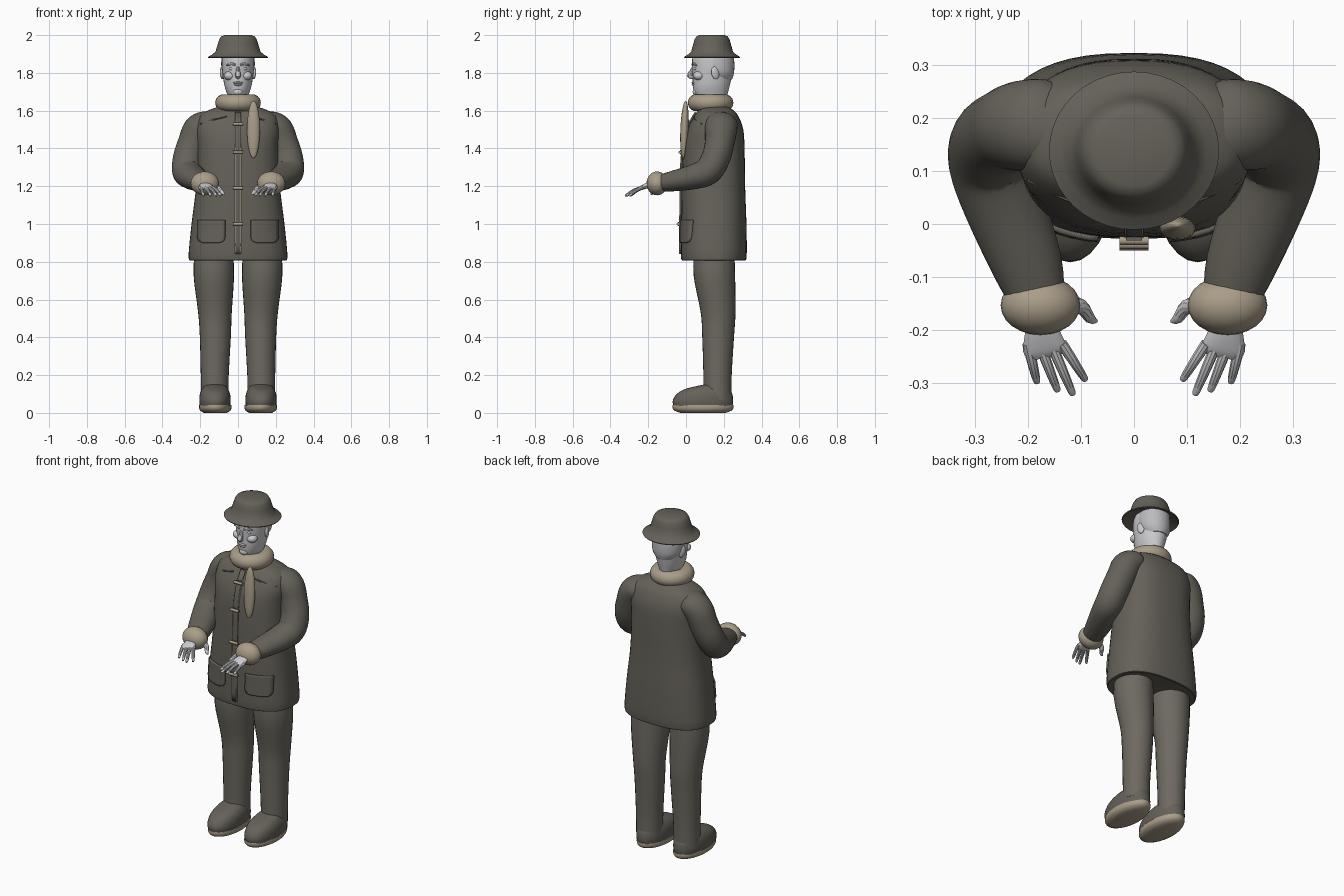
import bpy, bmesh, math
from mathutils import Vector
from mathutils.bvhtree import BVHTree

if "Cube" in bpy.data.objects:
    bpy.data.objects.remove(bpy.data.objects["Cube"])


def material(name, r, g, b):
    m = bpy.data.materials.new(name)
    m.use_nodes = True
    m.diffuse_color = (r, g, b, 1)
    m.node_tree.nodes["Principled BSDF"].inputs["Base Color"].default_value = (r, g, b, 1)
    return m


COAT = material("grey brown wool", .13, .12, .10)
CLOTH = material("trouser cloth", .155, .143, .12)
TAN = material("tan knit", .40, .34, .25)
SKIN = material("pale grey skin", .60, .60, .62)
HAIR = material("silver hair", .50, .50, .52)
parts = []


def finish(obj, name, mat):
    obj.name = obj.data.name = name
    obj.data.materials.append(mat)
    parts.append(obj)
    return obj


def from_bmesh(bm, name, mat):
    mesh = bpy.data.meshes.new(name)
    bm.to_mesh(mesh)
    bm.free()
    obj = bpy.data.objects.new(name, mesh)
    bpy.context.collection.objects.link(obj)
    return finish(obj, name, mat)


def smooth_rings(rings, steps):
    """Catmull-Rom interpolation between rings of (x, y, z, rx, ry)."""
    out = []
    for i in range(len(rings) - 1):
        p = [rings[min(max(i + k, 0), len(rings) - 1)] for k in (-1, 0, 1, 2)]
        for s in range(steps):
            t = s / steps
            out.append([b + t / 2 * (c - a + t * (2 * a - 5 * b + 4 * c - d + t * (3 * (b - c) + d - a)))
                        for a, b, c, d in zip(*p)])
    return out + [list(rings[-1])]


def loft(name, rings, mat, along=False, steps=4, n=32, power=2.0):
    """Skin of superellipse rings, level or turned along their path."""
    rings = smooth_rings(rings, steps)
    mid = [Vector(r[:3]) for r in rings]
    bm = bmesh.new()
    loops = []
    for i, r in enumerate(rings):
        u, v = Vector((1, 0, 0)), Vector((0, 1, 0))
        if along:
            t = (mid[min(i + 1, len(mid) - 1)] - mid[max(i - 1, 0)]).normalized()
            u = (u - t * u.dot(t)).normalized()
            v = t.cross(u)
        loop = []
        for k in range(n):
            c, s = math.cos(math.tau * k / n), math.sin(math.tau * k / n)
            c = math.copysign(abs(c) ** (2 / power), c)
            s = math.copysign(abs(s) ** (2 / power), s)
            loop.append(bm.verts.new(mid[i] + u * r[3] * c + v * r[4] * s))
        loops.append(loop)
    for a, b in zip(loops, loops[1:]):
        for k in range(n):
            j = (k + 1) % n
            bm.faces.new((a[k], a[j], b[j], b[k]))
    bm.faces.new(loops[0][::-1])
    bm.faces.new(loops[-1])
    bmesh.ops.recalc_face_normals(bm, faces=bm.faces)
    return from_bmesh(bm, name, mat)


def tube(name, points, radii, mat, n=10, steps=3):
    return loft(name, [(*p, r, r) for p, r in zip(points, radii)], mat, True, steps, n)


def ball(name, at, size, mat, rot=(0, 0, 0)):
    bpy.ops.mesh.primitive_uv_sphere_add(segments=24, ring_count=14, location=at, rotation=rot)
    bpy.context.object.scale = size
    return finish(bpy.context.object, name, mat)


def box(name, at, size, mat):
    bpy.ops.mesh.primitive_cube_add(size=1, location=at)
    bpy.context.object.scale = size
    return finish(bpy.context.object, name, mat)


# Coat body
coat = loft("coat_body", [
    (0, .147, .81, .245, .16), (0, .147, .825, .262, .174), (0, .147, 1.0, .246, .173),
    (0, .145, 1.2, .222, .168), (0, .148, 1.4, .215, .162), (0, .155, 1.5, .222, .148),
    (0, .16, 1.57, .205, .118), (0, .158, 1.605, .15, .09), (0, .15, 1.63, .07, .06)],
    COAT, n=48, power=2.5)
surface = BVHTree.FromPolygons([v.co for v in coat.data.vertices],
                               [p.vertices[:] for p in coat.data.polygons])


def front(x, z, lift=0.0):
    """Point on the coat front at x, z."""
    hit = surface.ray_cast(Vector((x, -1, z)), Vector((0, 1, 0)))[0]
    return Vector((x, hit.y - lift, z))


def patch(name, cx, cz, w, h, mat, lift, corner=0.0):
    """Cloth plate that follows the coat front, with rounded lower corners."""
    bm = bmesh.new()
    bmesh.ops.create_grid(bm, x_segments=8, y_segments=16, size=.5)
    for v in bm.verts:
        px, pz = v.co.x, v.co.y
        drop = max(0, corner - (pz + .5) * h)
        pull = corner - math.sqrt(max(0, corner ** 2 - drop ** 2))
        v.co = front(cx + px * (w - 2 * pull), cz + pz * h, lift)
    bmesh.ops.recalc_face_normals(bm, faces=bm.faces)
    obj = from_bmesh(bm, name, mat)
    mod = obj.modifiers.new("thickness", "SOLIDIFY")
    mod.thickness, mod.offset = .012, 0
    return obj


# Coat front: placket, piping, toggles
patch("placket", 0, 1.215, .03, .75, COAT, .004)
for z in (1.0, 1.19, 1.38, 1.53):
    y = front(0, z).y
    box("toggle_loop", (0, y - .01, z), (.03, .012, .022), COAT)
    bpy.ops.mesh.primitive_cylinder_add(vertices=12, radius=.008, depth=.054,
                                        location=(0, y - .016, z), rotation=(0, math.pi / 2, 0))
    finish(bpy.context.object, "toggle", TAN)

# Mirrored parts
for side, s in (("left", 1), ("right", -1)):
    def m(*points):
        return [(p[0] * s, *p[1:]) for p in points]

    tube(side + "_placket_piping", [front(s * .016, z, .008) for z in (.84, 1.0, 1.2, 1.4, 1.55)],
         [.003] * 5, TAN, 6)
    tube(side + "_yoke_piping", [front(s * x, z, .002) for x, z in ((.06, 1.57), (.12, 1.555), (.2, 1.53))],
         [.004] * 3, COAT, 6)
    patch(side + "_pocket", s * .14, .96, .145, .12, COAT, .004, .03)

    # Sleeve and cuff
    loft(side + "_sleeve", m(
        (.12, .19, 1.55, .035, .06), (.165, .187, 1.535, .066, .085), (.21, .185, 1.50, .08, .085),
        (.238, .178, 1.43, .08, .078), (.264, .158, 1.35, .08, .076), (.27, .115, 1.28, .079, .074),
        (.245, .04, 1.25, .077, .066), (.20, -.08, 1.225, .066, .053), (.18, -.15, 1.215, .05, .042)),
        COAT, True, n=28)
    ball(side + "_cuff", (s * .176, -.153, 1.215), (.075, .056, .063), TAN)

    # Hand
    loft(side + "_palm", m((.176, -.16, 1.213, .024, .018), (.173, -.20, 1.205, .032, .015),
                           (.168, -.235, 1.192, .041, .012), (.165, -.25, 1.187, .03, .006)),
         SKIN, True, n=16)
    for name, bx, tx, ty in (("index", .136, .09, -.295), ("middle", .156, .114, -.323),
                             ("ring", .178, .143, -.316), ("little", .2, .182, -.30)):
        a, b = Vector((s * bx, -.225, 1.195)), Vector((s * tx, ty, 1.15))
        tube(f"{side}_{name}_finger", [a, a.lerp(b, .5) + Vector((0, 0, .006)), a.lerp(b, .93), b],
             [.0105, .0095, .007, .002], SKIN)
    tube(side + "_thumb", m((.13, -.15, 1.205), (.10, -.155, 1.185), (.082, -.178, 1.165), (.07, -.183, 1.155)),
         [.018, .014, .01, .003], SKIN)

    # Trouser leg and shoe
    loft(side + "_trouser_leg", m(
        (.128, .15, .88, .10, .105), (.128, .15, .73, .107, .11), (.122, .17, .53, .089, .092),
        (.12, .17, .40, .082, .084), (.123, .167, .2, .074, .075), (.123, .167, .07, .072, .074)),
        CLOTH, n=28)
    loft(side + "_shoe", m((.122, .09, .035, .08, .156), (.122, .09, .065, .083, .160),
                           (.122, .098, .10, .08, .147), (.122, .115, .128, .068, .115),
                           (.122, .155, .15, .05, .06)), COAT, n=28, power=2.2)
    loft(side + "_sole", m((.12, .09, 0, .06, .12), (.12, .09, .012, .08, .152),
                           (.12, .09, .028, .086, .162), (.12, .09, .042, .085, .161)), TAN, n=28, steps=2)

    # Face sides
    ball(side + "_ear", (s * .083, .155, 1.80), (.011, .022, .034), SKIN, (.2, 0, s * .35))
    ball(side + "_eye", (s * .033, .052, 1.822), (.015, .012, .009), SKIN)
    tube(side + "_brow", m((.012, .034, 1.842), (.035, .040, 1.848), (.06, .056, 1.84)), [.006, .007, .004], HAIR)
    ball(side + "_cheek", (s * .045, .068, 1.785), (.03, .03, .024), SKIN)

# Head and neck
loft("head", [
    (0, .165, 1.58, .062, .062), (0, .166, 1.65, .057, .060), (0, .14, 1.672, .052, .078),
    (0, .133, 1.69, .058, .088), (0, .134, 1.73, .071, .097), (0, .139, 1.785, .08, .104),
    (0, .142, 1.85, .086, .11), (0, .14, 1.90, .082, .10), (0, .14, 1.94, .05, .06)], SKIN)
tube("nose", [(0, .042, 1.838), (0, .030, 1.81), (0, .020, 1.785), (0, .036, 1.774)],
     [.007, .011, .015, .008], SKIN)
ball("upper_lip", (0, .041, 1.748), (.026, .012, .006), SKIN)
ball("lower_lip", (0, .042, 1.738), (.022, .012, .007), SKIN)
ball("chin", (0, .055, 1.70), (.027, .02, .02), SKIN)
loft("hair", [(0, .18, 1.765, .06, .064), (0, .174, 1.80, .083, .08), (0, .167, 1.85, .089, .089),
              (0, .165, 1.90, .085, .087)], HAIR)

# Scarf
bpy.ops.mesh.primitive_torus_add(major_radius=.076, minor_radius=.045, major_segments=36,
                                 minor_segments=14, location=(0, .13, 1.642))
finish(bpy.context.object, "scarf_ring", TAN)
ball("scarf_tail", (.082, -.008, 1.50), (.034, .022, .152), TAN, (-.04, 0, 0))

# Hat
profile = ((1.905, .10), (1.879, .157), (1.884, .16), (1.897, .137), (1.912, .119),
           (1.95, .108), (1.978, .099), (1.993, .089), (2.0, .072))
loft("hat", [(0, .138, z, r, r * .93) for z, r in profile], COAT, steps=1, n=40)

# Smooth shading with crisp edges
bpy.ops.object.select_all(action="DESELECT")
for obj in parts:
    obj.select_set(True)
bpy.context.view_layer.objects.active = coat
bpy.ops.object.shade_smooth_by_angle(angle=math.radians(35))
